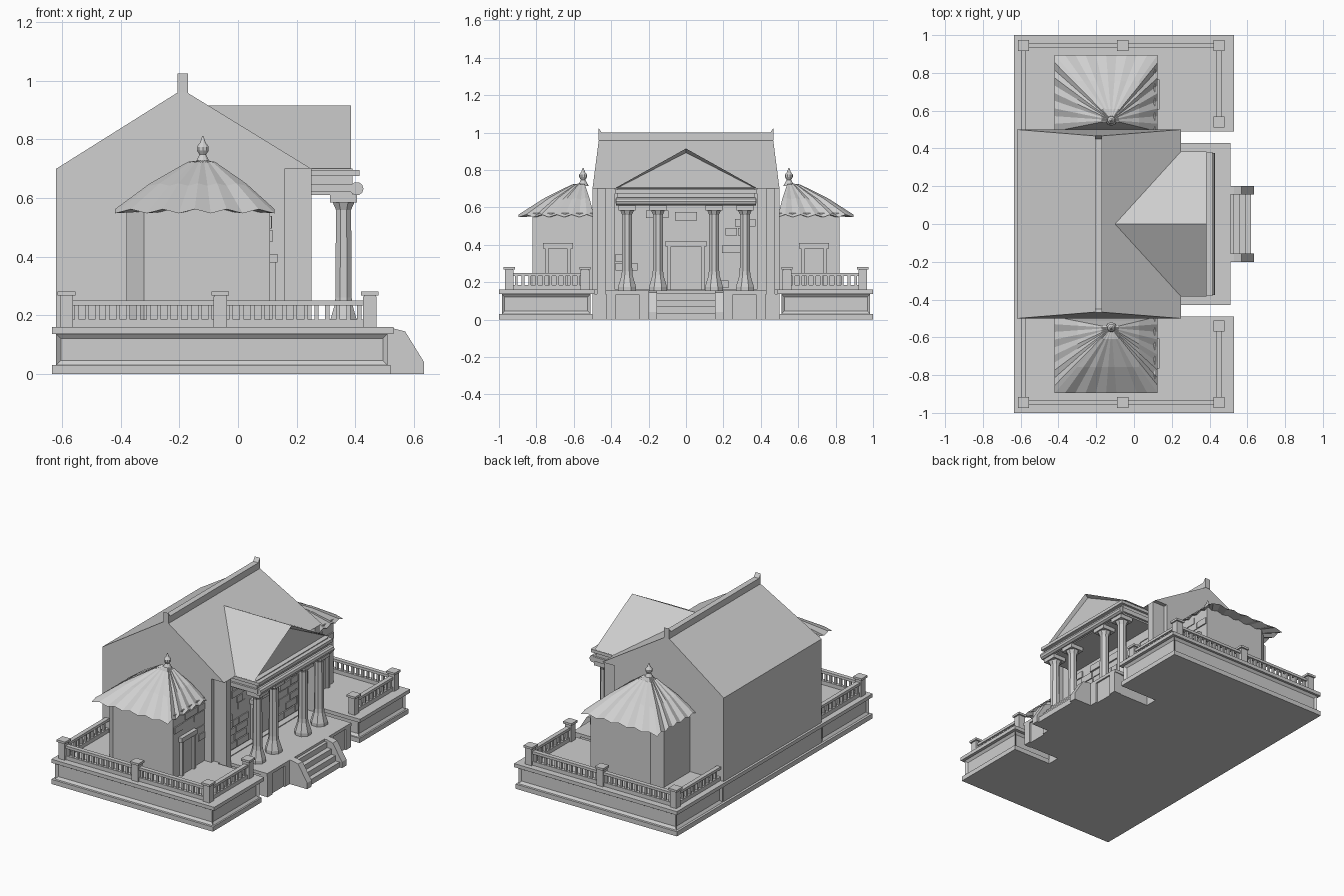
import bpy, bmesh, math, random
from mathutils import Vector

random.seed(4)
if "Cube" in bpy.data.objects:
    bpy.data.objects.remove(bpy.data.objects["Cube"])

stone = bpy.data.materials.new("light_grey_stone")
stone.use_nodes = True
GREY = (0.62, 0.62, 0.62, 1)
stone.diffuse_color = GREY
stone.node_tree.nodes["Principled BSDF"].inputs["Base Color"].default_value = GREY


def finish(name, bm, mirror=False):
    """Turn a bmesh into an object, optionally mirrored to the other wing."""
    bmesh.ops.recalc_face_normals(bm, faces=bm.faces)
    mesh = bpy.data.meshes.new(name)
    bm.to_mesh(mesh)
    bm.free()
    mesh.materials.append(stone)
    obj = bpy.data.objects.new(name, mesh)
    bpy.context.collection.objects.link(obj)
    if mirror:
        mod = obj.modifiers.new("Mirror", "MIRROR")
        mod.use_axis = (False, True, False)
        mod.use_mirror_merge = False
    return obj


def prism(bm, profile, y0, y1):
    """Extrude an x-z profile along y."""
    a = [bm.verts.new((x, y0, z)) for x, z in profile]
    b = [bm.verts.new((x, y1, z)) for x, z in profile]
    faces = [bm.faces.new(a), bm.faces.new(b)]
    for i in range(len(a)):
        j = (i + 1) % len(a)
        faces.append(bm.faces.new((a[i], a[j], b[j], b[i])))
    return faces


def box(bm, x0, x1, y0, y1, z0, z1):
    return prism(bm, [(x0, z0), (x1, z0), (x1, z1), (x0, z1)], y0, y1)


def block(bm, x, y, size, z0, z1):
    return box(bm, x - size / 2, x + size / 2, y - size / 2, y + size / 2, z0, z1)


def lathe(bm, profile, x, y, sides):
    """Revolve an r-z profile around a vertical axis."""
    rings = []
    for r, z in profile:
        turn = [math.tau * (i + 0.5) / sides for i in range(sides)]
        rings.append([bm.verts.new((x + r * math.cos(t), y + r * math.sin(t), z)) for t in turn])
    for a, b in zip(rings, rings[1:]):
        for i in range(sides):
            j = (i + 1) % sides
            bm.faces.new((a[i], a[j], b[j], b[i]))
    bm.faces.new(rings[0])
    bm.faces.new(rings[-1])


def panelled_box(bm, *bounds):
    """Box whose upright faces have a sunken panel."""
    faces = box(bm, *bounds)
    bmesh.ops.recalc_face_normals(bm, faces=faces)
    upright = [f for f in faces if abs(f.normal.z) < 0.5]
    bmesh.ops.inset_individual(bm, faces=upright, thickness=0.022, depth=-0.012)


def bricks(bm, x, y0, y1, z0, z1, holes):
    """Raised stones in irregular courses, leaving openings clear."""
    z, course = z0, 0.047
    while z + course <= z1 + 0.001:
        y = y0
        while y < y1 - 0.02:
            end = min(y + random.uniform(0.05, 0.13), y1)
            clear = all(end < h[0] or y > h[1] or z + course < h[2] or z > h[3] for h in holes)
            if clear and random.random() < 0.85:
                box(bm, x - 0.01, x + random.uniform(0.004, 0.009),
                    y + 0.003, end - 0.003, z + 0.003, z + course - 0.003)
            y = end
        z += course


def doorway(bm, x, y, half, top):
    """Frame, lintel and door leaf on a wall facing +x."""
    floor = 0.155
    for side in (-1, 1):
        a, b = sorted((y + side * half, y + side * (half + 0.02)))
        box(bm, x - 0.01, x + 0.02, a, b, floor, top)
    box(bm, x - 0.01, x + 0.025, y - half - 0.03, y + half + 0.03, top, top + 0.03)
    box(bm, x - 0.01, x + 0.006, y - half, y + half, floor, top)


# Terraces of the two wings
bm = bmesh.new()
box(bm, -0.635, 0.52, 0.5, 1.0, 0, 0.03)
panelled_box(bm, -0.62, 0.51, 0.51, 0.985, 0.03, 0.137)
box(bm, -0.635, 0.53, 0.49, 1.0, 0.137, 0.16)
finish("wing_terrace", bm, True)

# Central base and porch floor
bm = bmesh.new()
box(bm, -0.635, 0.25, -0.5, 0.5, 0, 0.03)
box(bm, -0.62, 0.25, -0.5, 0.5, 0.03, 0.137)
box(bm, -0.635, 0.2, -0.5, 0.5, 0.137, 0.16)
box(bm, 0.2, 0.5, -0.42, 0.42, 0, 0.135)
box(bm, 0.2, 0.51, -0.43, 0.43, 0.135, 0.155)
for side in (-1, 1):
    for y in (0.225, 0.4):
        block(bm, 0.485, side * y, 0.05, 0, 0.135)
finish("porch_base", bm)

# Entrance steps and cheek walls
bm = bmesh.new()
for i in range(4):
    box(bm, 0.48, 0.53 + 0.03 * i, -0.16, 0.16, 0, 0.14 - 0.035 * i)
finish("entrance_steps", bm)
bm = bmesh.new()
prism(bm, [(0.48, 0), (0.635, 0), (0.635, 0.04), (0.57, 0.145), (0.53, 0.155), (0.48, 0.155)], 0.155, 0.2)
finish("step_cheek_wall", bm, True)

# Main hall with a gabled roof whose ends lean inward
bm = bmesh.new()
prism(bm, [(-0.62, 0.1), (0.16, 0.1), (0.16, 0.7), (0.25, 0.7), (-0.19, 0.97), (-0.62, 0.7)], -0.5, 0.5)
for v in bm.verts:
    if v.co.z > 0.9:
        v.co.y *= 0.93
finish("main_hall", bm)

bm = bmesh.new()
box(bm, 0.1, 0.25, 0.43, 0.475, 0, 0.7)
box(bm, 0.1, 0.2, 0.38, 0.44, 0.15, 0.7)
finish("corner_pier", bm, True)

bm = bmesh.new()
box(bm, -0.207, -0.17, -0.465, 0.465, 0.94, 1.0)
finish("roof_ridge", bm)
bm = bmesh.new()
for v in [f for f in box(bm, -0.207, -0.17, 0.45, 0.468, 0.96, 1.0)][1].verts:
    if v.co.z > 0.99:
        v.co.z = 1.025
finish("ridge_tip", bm, True)

# Facade stones and central door
bm = bmesh.new()
bricks(bm, 0.16, -0.38, 0.38, 0.165, 0.61, [(-0.11, 0.11, 0.15, 0.43), (-0.08, 0.08, 0.52, 0.58)])
finish("facade_stones", bm)
bm = bmesh.new()
doorway(bm, 0.16, 0, 0.08, 0.39)
box(bm, 0.15, 0.17, -0.06, 0.06, 0.53, 0.575)
finish("main_door", bm)

# Porch roof with sunken pediment
bm = bmesh.new()
rings = [[bm.verts.new((x, y, z)) for y, z in ((-0.385, 0.7), (0.385, 0.7), (0, 0.915))] for x in (-0.1, 0.385)]
back, front = [bm.faces.new(r) for r in rings]
for i in range(3):
    j = (i + 1) % 3
    bm.faces.new((rings[0][i], rings[0][j], rings[1][j], rings[1][i]))
bmesh.ops.recalc_face_normals(bm, faces=bm.faces)
bmesh.ops.inset_individual(bm, faces=[front], thickness=0.022, depth=-0.02)
finish("porch_roof", bm)

# Entablature with a rounded moulding
bm = bmesh.new()
box(bm, 0.15, 0.39, -0.365, 0.365, 0.61, 0.7)
box(bm, 0.15, 0.415, -0.38, 0.38, 0.675, 0.695)
round_bar = [(0.405 + 0.023 * math.cos(t * math.tau / 10), 0.632 + 0.023 * math.sin(t * math.tau / 10)) for t in range(10)]
prism(bm, round_bar, -0.375, 0.375)
for side in (-1, 1):
    y0, y1 = sorted((side * 0.36, side * 0.378))
    box(bm, 0.2, 0.405, y0, y1, 0.62, 0.648)
finish("entablature", bm)

# Porch columns
bm = bmesh.new()
column = [(0.052, 0.155), (0.052, 0.175), (0.044, 0.2), (0.033, 0.235), (0.03, 0.26), (0.028, 0.56), (0.04, 0.585)]
for y in (0.15, 0.315):
    lathe(bm, column, 0.36, y, 8)
    block(bm, 0.36, y, 0.092, 0.585, 0.612)
finish("porch_column", bm, True)

# Side pavilions with one cut corner
bm = bmesh.new()
plan = [(-0.38, 0.48), (0.11, 0.48), (0.11, 0.82), (-0.32, 0.82), (-0.38, 0.77)]
base = bm.faces.new([bm.verts.new((x, y, 0.15)) for x, y in plan])
up = bmesh.ops.extrude_face_region(bm, geom=[base])["geom"]
bmesh.ops.translate(bm, vec=(0, 0, 0.42), verts=[g for g in up if isinstance(g, bmesh.types.BMVert)])
finish("pavilion_walls", bm, True)
bm = bmesh.new()
bricks(bm, 0.11, 0.5, 0.815, 0.165, 0.55, [(0.59, 0.78, 0.15, 0.42)])
finish("pavilion_stones", bm, True)
bm = bmesh.new()
doorway(bm, 0.11, 0.685, 0.05, 0.38)
finish("pavilion_door", bm, True)

# Pleated pavilion roofs, curved up to a small cap
bm = bmesh.new()
corners = [Vector(c) for c in ((-0.42, 0.49, 0), (-0.42, 0.895, 0), (0.125, 0.895, 0), (0.125, 0.49, 0))]
edge = [a.lerp(b, i / 10) for a, b in zip(corners, corners[1:]) for i in range(10)] + [corners[-1]]
peak = Vector((-0.12, 0.55, 0))
rings = []
for scale, z in ((1, 0.553), (0.6, 0.645), (0.17, 0.722)):
    ring = []
    for i, p in enumerate(edge):
        q = peak.lerp(p, scale)
        q.z = z + (0.009 * scale if i % 2 else -0.005 * scale)
        ring.append(bm.verts.new(q))
    rings.append(ring)
for a, b in zip(rings, rings[1:]):
    for i in range(len(edge)):
        j = (i + 1) % len(edge)
        bm.faces.new((a[i], a[j], b[j], b[i]))
for ring, z in ((rings[0], 0.565), (rings[-1], 0.73)):
    hub = bm.verts.new((peak.x, peak.y, z))
    for i in range(len(ring)):
        bm.faces.new((ring[i], ring[(i + 1) % len(ring)], hub))
finish("pavilion_roof", bm, True)

bm = bmesh.new()
finial = [(0.03, 0.715), (0.016, 0.74), (0.012, 0.748), (0.021, 0.762), (0.021, 0.775), (0.01, 0.79), (0.002, 0.812)]
lathe(bm, finial, peak.x, peak.y, 10)
finish("roof_finial", bm, True)

# Terrace balustrades
BACK, MID, FRONT, OUTER, INNER = -0.585, -0.06, 0.45, 0.945, 0.54
bm = bmesh.new()
for x, y in ((BACK, OUTER), (MID, OUTER), (FRONT, OUTER), (FRONT, INNER)):
    block(bm, x, y, 0.046, 0.16, 0.265)
    block(bm, x, y, 0.06, 0.268, 0.282)
    block(bm, x, y, 0.04, 0.26, 0.27)
finish("railing_post", bm, True)

bm = bmesh.new()
runs = [(BACK, 0.5, BACK, OUTER), (BACK, OUTER, MID, OUTER), (MID, OUTER, FRONT, OUTER), (FRONT, INNER, FRONT, OUTER)]
for x0, y0, x1, y1 in runs:
    for half, z0, z1 in ((0.012, 0.16, 0.185), (0.014, 0.233, 0.25)):
        box(bm, x0 - half, x1 + half, y0 - half, y1 + half, z0, z1)
    a, b = Vector((x0, y0, 0)), Vector((x1, y1, 0))
    count = round((b - a).length / 0.036)
    for i in range(1, count):
        p = a.lerp(b, i / count)
        block(bm, p.x, p.y, 0.014, 0.18, 0.236)
finish("terrace_railing", bm, True)
